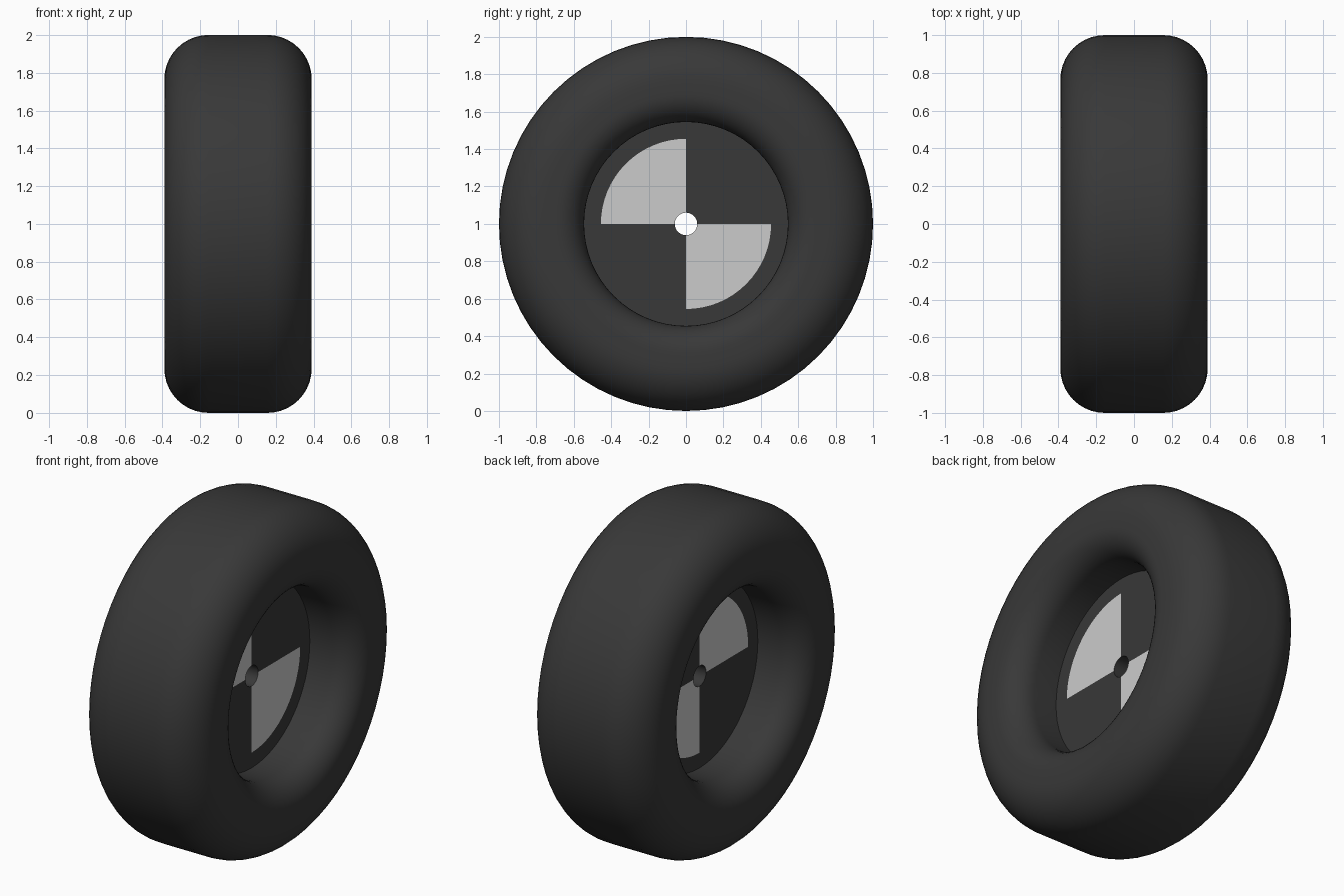
import bpy, bmesh
from math import sin, cos, pi

if "Cube" in bpy.data.objects:
    bpy.data.objects.remove(bpy.data.objects["Cube"])

SEG = 64          # sides around the axle (multiple of 4)
RIM = 0.545       # radius where tyre meets disc
HALF = 0.39       # half width of tyre
DISC = 0.09       # half thickness of disc


def material(name, v):
    m = bpy.data.materials.new(name)
    m.diffuse_color = (v, v, v, 1)
    m.use_nodes = True
    m.node_tree.nodes["Principled BSDF"].inputs["Base Color"].default_value = m.diffuse_color
    return m


rubber = material("dark", 0.04)
pale = material("pale", 0.8)


def lathe(name, profile, mats, pick=None):
    """Spin (x, radius) points around the x axis at height 1."""
    bm = bmesh.new()
    rings = [[bm.verts.new((x, r * cos(2 * pi * i / SEG), 1 + r * sin(2 * pi * i / SEG)))
              for i in range(SEG)] for x, r in profile]
    for k, (a, b) in enumerate(zip(rings, rings[1:])):
        for i in range(SEG):
            j = (i + 1) % SEG
            f = bm.faces.new((a[i], b[i], b[j], a[j]))
            f.material_index = pick(k, i) if pick else 0
    bmesh.ops.recalc_face_normals(bm, faces=bm.faces)
    me = bpy.data.meshes.new(name)
    # outward check: topmost face of the tyre / side face of the disc
    f = max(bm.faces, key=lambda f: f.calc_center_median().x)
    if f.normal.x < 0:
        bmesh.ops.reverse_faces(bm, faces=bm.faces)
    bm.to_mesh(me)
    bm.free()
    for m in mats:
        me.materials.append(m)
    ob = bpy.data.objects.new(name, me)
    bpy.context.collection.objects.link(ob)
    bpy.context.view_layer.objects.active = ob
    ob.select_set(True)
    bpy.ops.object.shade_smooth_by_angle(angle=pi / 6)
    ob.select_set(False)
    return ob


def arc(cx, cr, rad, a0, a1, n=10):
    return [(cx + rad * cos(a0 + (a1 - a0) * t / n), cr + rad * sin(a0 + (a1 - a0) * t / n))
            for t in range(n + 1)]


# tyre: rounded cross-section, inner lip then outer shoulder, mirrored
fi, fo = 0.15, 0.235
right = [(DISC, RIM)] + arc(HALF - fi, RIM + fi, fi, -pi / 2, 0) \
    + arc(HALF - fo, 1 - fo, fo, 0, pi / 2)
lathe("tyre", right + [(-x, r) for x, r in reversed(right)], [rubber])

# wheel disc: through-hole at the axle, two opposite pale quadrants on each face
face = [(DISC, RIM), (DISC, 0.455), (DISC, 0.06)]
disc = face + [(-x, r) for x, r in reversed(face)]
lathe("wheel_disc", disc, [rubber, pale],
      lambda k, i: int(k in (1, 3) and (i * 4 // SEG) % 2 == 1))
